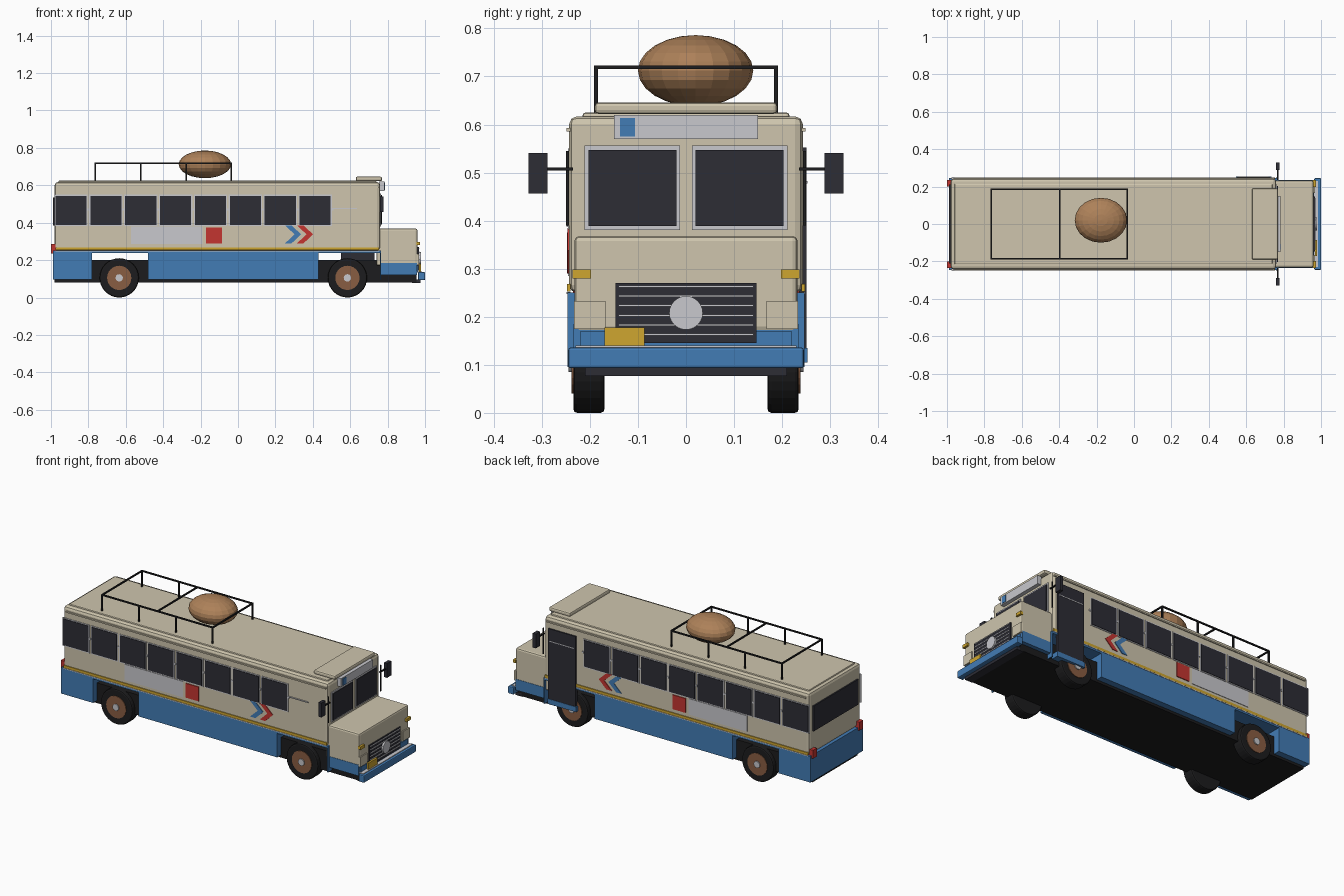
import bpy, bmesh, math
from mathutils import Vector


def mat(name, r, g, b):
    m = bpy.data.materials.new(name)
    m.diffuse_color = (r, g, b, 1)
    return m


CREAM = mat("cream paint", 0.62, 0.56, 0.42)
BLUE = mat("blue paint", 0.055, 0.20, 0.46)
GLASS = mat("dark glass", 0.026, 0.026, 0.036)
BLACK = mat("black rubber", 0.012, 0.012, 0.013)
GREY = mat("light grey", 0.58, 0.58, 0.61)
YELLOW = mat("yellow", 0.62, 0.38, 0.03)
RED = mat("red", 0.55, 0.035, 0.03)
BROWN = mat("brown", 0.42, 0.22, 0.10)
RUST = mat("hub brown", 0.25, 0.11, 0.055)


def finish(bm, name, m):
    bmesh.ops.recalc_face_normals(bm, faces=bm.faces)
    me = bpy.data.meshes.new(name)
    bm.to_mesh(me)
    bm.free()
    o = bpy.data.objects.new(name, me)
    bpy.context.collection.objects.link(o)
    me.materials.append(m)
    return o


def box(name, m, x, y, z, bevel=0, seg=2):
    bm = bmesh.new()
    bmesh.ops.create_cube(bm, size=1)
    for v in bm.verts:
        v.co = Vector([(a + b) / 2 + c * (b - a) for (a, b), c in zip((x, y, z), v.co)])
    if bevel:
        bmesh.ops.bevel(bm, geom=bm.edges[:], offset=bevel, segments=seg,
                        profile=0.5, affect='EDGES')
    return finish(bm, name, m)


def both(name, m, x, y, z, bevel=0):
    # the same box on either side of the bus
    box(name + "_right", m, x, (-y[1], -y[0]), z, bevel)
    box(name + "_left", m, x, y, z, bevel)


def prism(name, m, pts, y0, y1):
    # x-z outline extruded along y
    bm = bmesh.new()
    f = bm.faces.new([bm.verts.new((x, y0, z)) for x, z in pts])
    r = bmesh.ops.extrude_face_region(bm, geom=[f])
    for v in r['geom']:
        if isinstance(v, bmesh.types.BMVert):
            v.co.y = y1
    return finish(bm, name, m)


def disc(name, m, c, r, depth, axis='Y', seg=24):
    bm = bmesh.new()
    bmesh.ops.create_cone(bm, cap_ends=True, segments=seg, radius1=r, radius2=r, depth=depth)
    o = finish(bm, name, m)
    o.rotation_euler = (math.pi / 2, 0, 0) if axis == 'Y' else (0, math.pi / 2, 0)
    o.location = c
    return o


# main body and roof
box("upper_body", CREAM, (-0.98, 0.76), (-0.243, 0.243), (0.25, 0.617), 0.016)
box("roof_panel", CREAM, (-0.96, 0.74), (-0.215, 0.215), (0.60, 0.625), 0.006)
box("front_visor", CREAM, (0.63, 0.77), (-0.19, 0.19), (0.622, 0.646), 0.008)
both("roof_gutter", CREAM, (-0.96, 0.75), (0.238, 0.249), (0.585, 0.593))
box("chassis", BLACK, (-0.98, 0.955), (-0.21, 0.21), (0.08, 0.20))

# blue skirt with wheel openings: outline walked along the underside
skirt = [(-0.99, 0.25), (-0.99, 0.095)]
for a, b in ((-0.78, -0.48), (0.43, 0.758)):
    skirt += [(a, 0.095), (a, 0.237), (b, 0.237), (b, 0.095)]
skirt += [(0.765, 0.095), (0.765, 0.25)]
prism("lower_skirt", BLUE, skirt, -0.247, 0.247)
both("yellow_stripe", YELLOW, (-0.975, 0.755), (0.24, 0.248), (0.253, 0.268))
both("trim_strip", GREY, (-0.975, 0.755), (0.24, 0.249), (0.247, 0.252))

# bonnet and bumper
box("bonnet", CREAM, (0.74, 0.96), (-0.232, 0.232), (0.17, 0.368), 0.01)
box("bonnet_lower", BLUE, (0.76, 0.957), (-0.234, 0.234), (0.12, 0.185))
box("front_valance", BLUE, (0.95, 0.963), (-0.22, 0.22), (0.135, 0.17))
box("bumper_trim", GREY, (0.955, 0.985), (-0.23, 0.23), (0.134, 0.14))
box("bumper", BLUE, (0.963, 1.0), (-0.245, 0.245), (0.093, 0.136), 0.005)
box("bumper_underside", GLASS, (0.93, 0.975), (-0.21, 0.21), (0.077, 0.096))
both("headlight_panel", CREAM, (0.955, 0.967), (0.167, 0.233), (0.175, 0.233))
both("indicator", YELLOW, (0.955, 0.972), (0.198, 0.236), (0.28, 0.298))
box("grille", GLASS, (0.955, 0.967), (-0.147, 0.147), (0.145, 0.27))
for i in range(6):
    z = 0.163 + i * 0.02
    box("grille_slat", GREY, (0.96, 0.971), (-0.14, 0.14), (z - 0.002, z + 0.002))
disc("grille_disc", GREY, (0.972, 0, 0.208), 0.035, 0.012, 'X')
box("number_plate", YELLOW, (0.967, 0.978), (-0.17, -0.086), (0.138, 0.178))

# windscreen and route board
both("windscreen_frame", GREY, (0.755, 0.765), (0.013, 0.211), (0.38, 0.556))
both("windscreen", GLASS, (0.76, 0.769), (0.02, 0.203), (0.389, 0.547))
box("route_board", GREY, (0.755, 0.783), (-0.15, 0.15), (0.57, 0.62))
box("route_square", BLUE, (0.78, 0.786), (-0.137, -0.106), (0.575, 0.614))

# side windows
for i in range(8):
    x = -0.976 + i * 0.1865
    both("window_frame", GREY, (x - 0.006, x + 0.172), (0.24, 0.246), (0.382, 0.55))
    both("window", GLASS, (x, x + 0.166), (0.241, 0.249), (0.388, 0.544))
    both("window_catch", GREY, (x + 0.17, x + 0.18), (0.24, 0.248), (0.465, 0.475))
box("side_rail", GREY, (0.50, 0.635), (-0.249, -0.24), (0.473, 0.478))

# entry door on the left side
box("entry_door", GLASS, (0.55, 0.73), (0.235, 0.251), (0.135, 0.552))
box("door_rail", GREY, (0.56, 0.72), (0.24, 0.253), (0.477, 0.482))
box("door_step", BLUE, (0.545, 0.735), (0.20, 0.253), (0.105, 0.135))

# painted side markings
both("pale_side_panel", GREY, (-0.573, -0.19), (0.24, 0.246), (0.285, 0.38))
both("red_square", RED, (-0.17, -0.085), (0.24, 0.248), (0.29, 0.375))
for name, m, x in (("blue_chevron", BLUE, 0.252), ("red_chevron", RED, 0.316)):
    pts = [(x, 0.385), (x + 0.035, 0.385), (x + 0.085, 0.338), (x + 0.035, 0.29),
           (x, 0.29), (x + 0.05, 0.338)]
    prism(name + "_right", m, pts, -0.247, -0.24)
    prism(name + "_left", m, pts, 0.24, 0.247)

# rear window and lamps
box("rear_window", GLASS, (-0.988, -0.975), (-0.21, 0.21), (0.385, 0.535))
both("tail_lamp", RED, (-1.0, -0.97), (0.20, 0.235), (0.235, 0.285))

# mirrors
both("mirror_arm", BLACK, (0.764, 0.772), (0.235, 0.30), (0.504, 0.511))
both("mirror_post", BLACK, (0.762, 0.768), (0.243, 0.25), (0.39, 0.545))
both("mirror", GLASS, (0.758, 0.778), (0.288, 0.328), (0.456, 0.541))

# wheels
for x in (-0.635, 0.585):
    for s in (-1, 1):
        tyre = disc("tyre", BLACK, (x, s * 0.202, 0.105), 0.105, 0.065, seg=32)
        b = tyre.modifiers.new("round", 'BEVEL')
        b.width, b.segments, b.limit_method = 0.008, 2, 'ANGLE'
        disc("rim", RUST, (x, s * 0.232, 0.105), 0.065, 0.012)
        disc("hub", GREY, (x, s * 0.238, 0.105), 0.02, 0.012, seg=12)
    disc("axle", BLACK, (x, 0, 0.105), 0.02, 0.40, seg=12)

# roof rack
t = 0.004
both("rack_rail", BLACK, (-0.765, -0.032), (0.183, 0.191), (0.715, 0.723))
for x in (-0.762, -0.398, -0.036):
    box("rack_crossbar", BLACK, (x - t, x + t), (-0.188, 0.188), (0.715, 0.723))
for x in (-0.762, -0.52, -0.278, -0.036):
    both("rack_post", BLACK, (x - t, x + t), (0.183, 0.191), (0.615, 0.72))

# cargo bundle
bm = bmesh.new()
bmesh.ops.create_uvsphere(bm, u_segments=20, v_segments=12, radius=1)
bmesh.ops.scale(bm, vec=(0.14, 0.12, 0.074), verts=bm.verts)
finish(bm, "cargo_bundle", BROWN).location = (-0.177, 0.02, 0.712)
